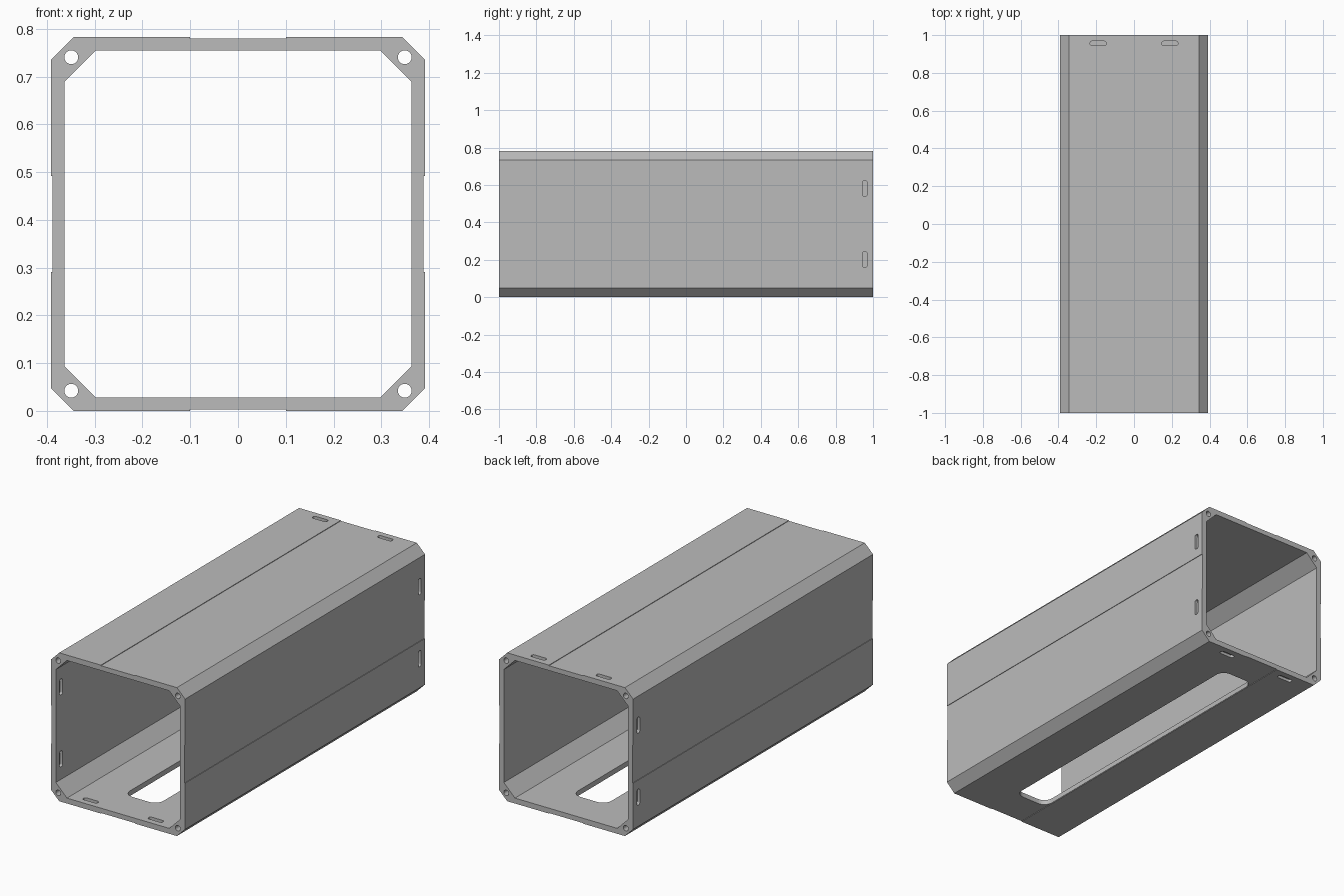
import bpy
import bmesh
from math import pi, cos, sin, radians
from mathutils import Matrix, Vector

cube = bpy.data.objects.get("Cube")
if cube:
    bpy.data.objects.remove(cube, do_unlink=True)

HALF = 0.3915      # half of the outer width
BORE = 0.363       # half of the inner width
RECESS = 0.003     # depth of the shallow centre bands
BAND = 0.1         # half width of those bands
CENTRE = Matrix.Translation((0, 0, HALF))
QUARTERS = [Matrix.Rotation(i * pi / 2, 4, "Y") for i in range(4)]
UPRIGHT = Matrix.Rotation(pi / 2, 4, "X")   # turns a z prism along y

grey = bpy.data.materials.new("light_grey")
grey.use_nodes = True
colour = (0.5, 0.5, 0.5, 1)
grey.diffuse_color = colour
grey.node_tree.nodes["Principled BSDF"].inputs["Base Color"].default_value = colour


def prism(bm, points, low, high, matrix):
    """Add a closed prism: a 2D outline extruded along local z."""
    base = [bm.verts.new(matrix @ Vector((x, y, low))) for x, y in points]
    cap = [bm.verts.new(matrix @ Vector((x, y, high))) for x, y in points]
    bm.faces.new(base[::-1])
    bm.faces.new(cap)
    n = len(points)
    for i in range(n):
        j = (i + 1) % n
        bm.faces.new((base[i], base[j], cap[j], cap[i]))


def rounded(width, depth, radius, steps=6):
    """Outline of a rounded rectangle, given its half sizes."""
    points = []
    for k, (sx, sy) in enumerate(((1, 1), (-1, 1), (-1, -1), (1, -1))):
        for i in range(steps + 1):
            a = (k + i / steps) * pi / 2
            points.append((sx * (width - radius) + radius * cos(a),
                           sy * (depth - radius) + radius * sin(a)))
    return points


def turned(side):
    """Repeat one side's outline points around four quarter turns."""
    points = []
    for i in range(4):
        c, s = round(cos(i * pi / 2)), round(sin(i * pi / 2))
        points += [(c * x - s * y, s * x + c * y) for x, y in side]
    return points


def finish(bm, name):
    bmesh.ops.recalc_face_normals(bm, faces=bm.faces)
    mesh = bpy.data.meshes.new(name)
    bm.to_mesh(mesh)
    bm.free()
    mesh.materials.append(grey)
    obj = bpy.data.objects.new(name, mesh)
    bpy.context.collection.objects.link(obj)
    return obj


# Chamfered outer body with a shallow band down each side
bm = bmesh.new()
edge = HALF - 0.048
floor = HALF - RECESS
prism(bm, turned([(HALF, -edge), (HALF, -BAND), (floor, -BAND),
                  (floor, BAND), (HALF, BAND), (HALF, edge)]),
      -1, 1, CENTRE @ UPRIGHT)
body = finish(bm, "square_tube")

# Chamfered bore, open at both ends
bm = bmesh.new()
inner = BORE - 0.065
prism(bm, turned([(BORE, -inner), (BORE, inner)]), -1.1, 1.1, CENTRE @ UPRIGHT)
bore = finish(bm, "bore_cutter")

# Corner bolt holes, nut slots and the long floor opening
bm = bmesh.new()
hole = [(0.0145 * cos(i * pi / 12), 0.0145 * sin(i * pi / 12)) for i in range(24)]
slot = rounded(0.042, 0.012, 0.01)
for turn in QUARTERS:
    corner = Matrix.Translation((0.349, 0, 0.349))
    prism(bm, hole, -1.1, 1.1, CENTRE @ turn @ corner @ UPRIGHT)
    for x in (-0.19, 0.19):
        outside = Matrix.Translation((x, 0.956, 0))
        prism(bm, slot, HALF - 0.015, HALF + 0.02, CENTRE @ turn @ outside)
        inside = Matrix.Translation((x, -0.956, 0))
        prism(bm, slot, BORE - 0.02, BORE + 0.015, CENTRE @ turn @ inside)
prism(bm, rounded(0.098, 0.81, 0.05, 8), -0.05, 0.1, Matrix.Identity(4))
details = finish(bm, "detail_cutter")

# Cut the body, then drop the cutters
for cutter in (bore, details):
    cut = body.modifiers.new(cutter.name, "BOOLEAN")
    cut.operation = "DIFFERENCE"
    cut.solver = "EXACT"
    cut.object = cutter
    cutter.hide_render = True
bpy.context.view_layer.update()
graph = bpy.context.evaluated_depsgraph_get()
result = bpy.data.meshes.new_from_object(body.evaluated_get(graph))
body.modifiers.clear()
body.data = result
for cutter in (bore, details):
    bpy.data.objects.remove(cutter, do_unlink=True)
body.data.materials.clear()
body.data.materials.append(grey)
for face in body.data.polygons:
    face.material_index = 0

# Smooth the round holes while keeping the edges crisp
bpy.ops.object.select_all(action="DESELECT")
body.select_set(True)
bpy.context.view_layer.objects.active = body
bpy.ops.object.shade_smooth_by_angle(angle=radians(30))
